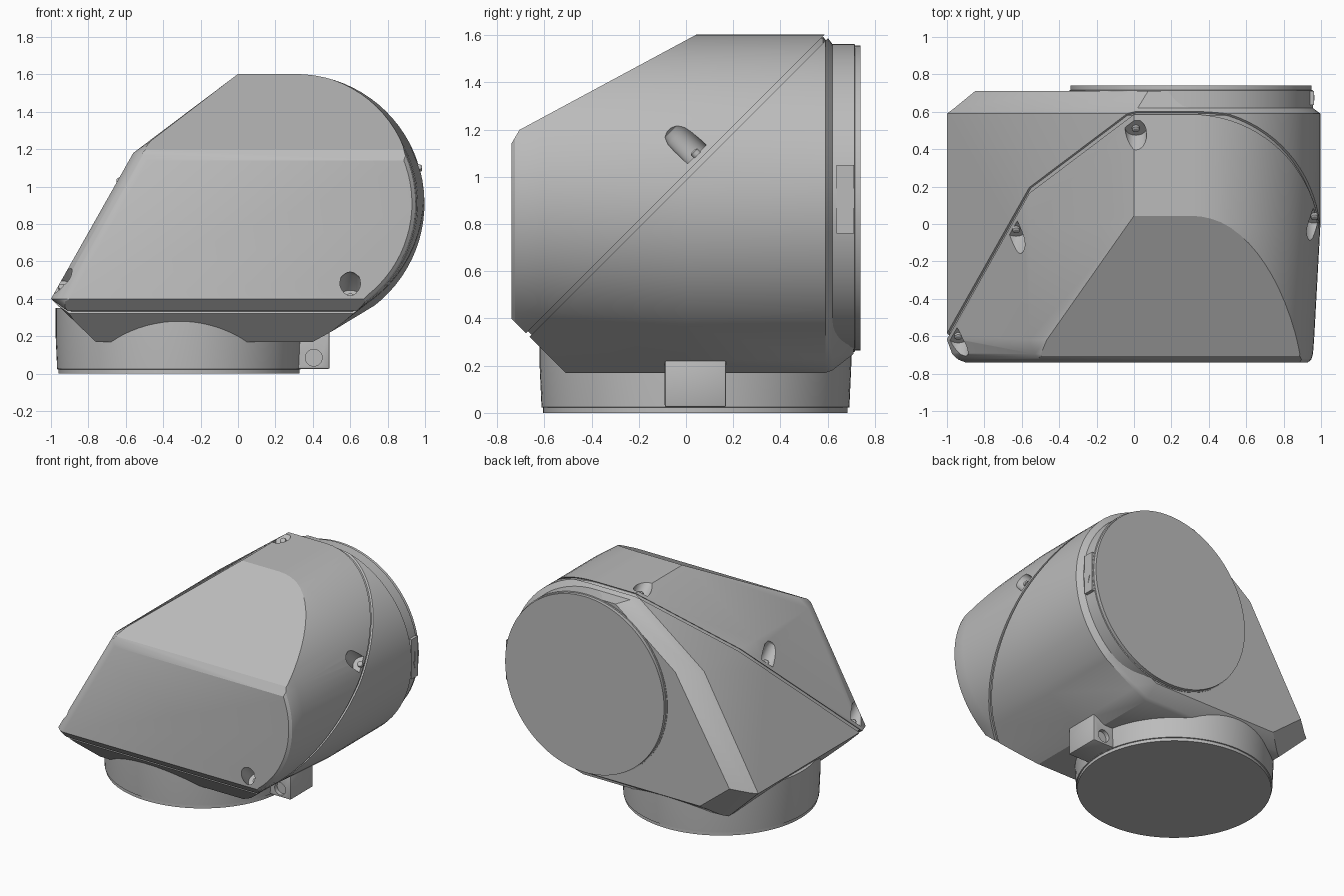
import bpy, bmesh, math
from mathutils import Vector

if "Cube" in bpy.data.objects:
    bpy.data.objects.remove(bpy.data.objects["Cube"], do_unlink=True)

grey = bpy.data.materials.new("plain_grey")
grey.use_nodes = True
grey.diffuse_color = (0.5, 0.5, 0.5, 1)
grey.node_tree.nodes["Principled BSDF"].inputs["Base Color"].default_value = (0.5, 0.5, 0.5, 1)

SPLIT = Vector((0, -1, 1)).normalized()   # normal of the joint plane z = y + 1
JOINT = Vector((0, 0, 1))
CX, CZ = 0.305, 0.91                      # back outlet axis


def finish(bm, name):
    bmesh.ops.recalc_face_normals(bm, faces=bm.faces)
    mesh = bpy.data.meshes.new(name)
    bm.to_mesh(mesh)
    bm.free()
    mesh.materials.append(grey)
    ob = bpy.data.objects.new(name, mesh)
    bpy.context.scene.collection.objects.link(ob)
    return ob


def activate(ob):
    bpy.ops.object.select_all(action="DESELECT")
    ob.select_set(True)
    bpy.context.view_layer.objects.active = ob


def smooth(ob, angle=28):
    activate(ob)
    bpy.ops.object.shade_smooth_by_angle(angle=math.radians(angle))


def loft(bm, rings):
    """Skin equal-length rings of points and cap both ends."""
    loops = [[bm.verts.new(p) for p in ring] for ring in rings]
    n = len(loops[0])
    for a, b in zip(loops, loops[1:]):
        for i in range(n):
            j = (i + 1) % n
            bm.faces.new((a[i], a[j], b[j], b[i]))
    bm.faces.new(loops[0])
    bm.faces.new(loops[-1])


def lathe(name, profile, centre, axis, sides=96):
    """Solid of revolution from (radius, height) pairs along an axis."""
    rot = Vector(axis).to_track_quat("Z", "Y")
    turns = [2 * math.pi * i / sides for i in range(sides)]
    bm = bmesh.new()
    loft(bm, [[Vector(centre) + rot @ Vector((r * math.cos(t), r * math.sin(t), h))
               for t in turns] for r, h in profile])
    return finish(bm, name)


def box(name, low, high, bevel=0):
    bm = bmesh.new()
    bmesh.ops.create_cube(bm, size=1)
    for v in bm.verts:
        v.co = [(h if c > 0 else l) for c, l, h in zip(v.co, low, high)]
    if bevel:
        bmesh.ops.bevel(bm, geom=list(bm.edges), offset=bevel, segments=2,
                        affect="EDGES", profile=0.5)
    return finish(bm, name)


def slice_off(bm, point, normal):
    """Remove everything on the normal's side and close the cut."""
    geom = list(bm.verts) + list(bm.edges) + list(bm.faces)
    bmesh.ops.bisect_plane(bm, geom=geom, plane_co=point, plane_no=normal, clear_outer=True)
    bmesh.ops.holes_fill(bm, edges=[e for e in bm.edges if e.is_boundary], sides=0)


def carve(ob, cutters):
    for c in cutters:
        mod = ob.modifiers.new("cut", "BOOLEAN")
        mod.operation, mod.solver, mod.object = "DIFFERENCE", "EXACT", c
        activate(ob)
        bpy.ops.object.modifier_apply(modifier=mod.name)
    for c in cutters:
        bpy.data.objects.remove(c, do_unlink=True)


# Housing cross-section: sloped left side, round right side, flat bottom
def section(y, radius, shift=0, lift=0):
    pts = [(-0.76 + shift, 0.17 + lift), (-1 + shift, 0.4 + lift / 2),
           (-0.56 + shift, 1.18), (shift / 2, CZ + radius)]
    for i in range(33):
        a = math.radians(90 - 142 * i / 32)
        pts.append((CX + radius * math.cos(a), CZ + radius * math.sin(a)))
    pts += [(0.5, 0.225 + lift), (0.4, 0.17 + lift)]
    return [(x, y, z) for x, z in pts]


def housing():
    bm = bmesh.new()
    loft(bm, [section(-0.74, 0.625, 0.1), section(-0.725, 0.643, 0.06),
              section(-0.695, 0.652, 0.028), section(-0.62, 0.658),
              section(0, 0.692), section(0.59, 0.692),
              section(0.62, 0.652, 0.04, 0.01), section(0.71, 0.64, 0.15, 0.08)])
    bmesh.ops.recalc_face_normals(bm, faces=bm.faces)
    # Sloped front top, softened brow, lower front chamfer
    for point, normal in (((0, 0.04, 1.6), (0, -0.42, 0.78)),
                          ((0, -0.725, 1.165), (0, -0.85, 0.5)),
                          ((0, -0.74, 0.4), (0, -1, -1))):
        slice_off(bm, Vector(point), Vector(normal).normalized())
    return bm


GAP = 0.011
# Front cover
bm = housing()
slice_off(bm, JOINT + SPLIT * GAP, -SPLIT)
cover = finish(bm, "front_cover")

# Screw pockets and screws around the joint
cutters = []
for x, y in ((0.965, 0.07), (0.01, 0.54), (-0.63, 0), (-0.94, -0.57), (0.6, -0.62)):
    base = Vector((x, y, y + 1))
    cutters.append(lathe("pocket_cutter", [(0.058, 0.035), (0.058, 0.15), (0.05, 0.18),
                                           (0.03, 0.2), (0.008, 0.208)], base, SPLIT, 24))
    smooth(lathe("screw", [(0.02, 0.03), (0.02, 0.05), (0.012, 0.055)], base, SPLIT, 16))
carve(cover, cutters)
smooth(cover)

# Rear housing
bm = housing()
slice_off(bm, JOINT - SPLIT * GAP, SPLIT)
smooth(finish(bm, "rear_housing"))

# Recessed gasket between the two shells
bm = housing()
slice_off(bm, JOINT + SPLIT * GAP * 1.2, SPLIT)
slice_off(bm, JOINT - SPLIT * GAP * 1.2, -SPLIT)
middle = Vector((0.1, -0.05, 0.95))
for v in bm.verts:
    v.co = middle + (v.co - middle) * 0.986
smooth(finish(bm, "gasket"))

# Bottom inlet and back outlet collars with end rims
smooth(lathe("bottom_inlet", [(0.645, 0), (0.645, 0.022), (0.652, 0.024), (0.66, 0.2),
                              (0.66, 0.35)], (-0.315, 0.04, 0), (0, 0, 1)))
smooth(lathe("back_outlet", [(0.652, 0.55), (0.652, 0.714), (0.645, 0.716),
                             (0.645, 0.74)], (CX, 0, CZ), (0, 1, 0)))

# Side bracket with a blind hole in each end
bracket = box("side_bracket", (0.2, -0.09, 0.025), (0.49, 0.17, 0.23), 0.008)
carve(bracket, [lathe("hole_cutter", [(0.045, -0.03), (0.045, 0.03)], (0.405, y, 0.085),
                      (0, 1, 0), 32) for y in (-0.09, 0.17)])
smooth(bracket)

# Direction plate with raised arrow on the outlet collar
box("direction_plate", (0.93, 0.637, 0.76), (0.962, 0.712, 1.05))
bm = bmesh.new()
outline = [(0.672, 0.95), (0.672, 0.88), (0.66, 0.88), (0.675, 0.83),
           (0.69, 0.88), (0.678, 0.88), (0.678, 0.95)]
loft(bm, [[(x, y, z) for y, z in outline] for x in (0.96, 0.965)])
finish(bm, "direction_arrow")
